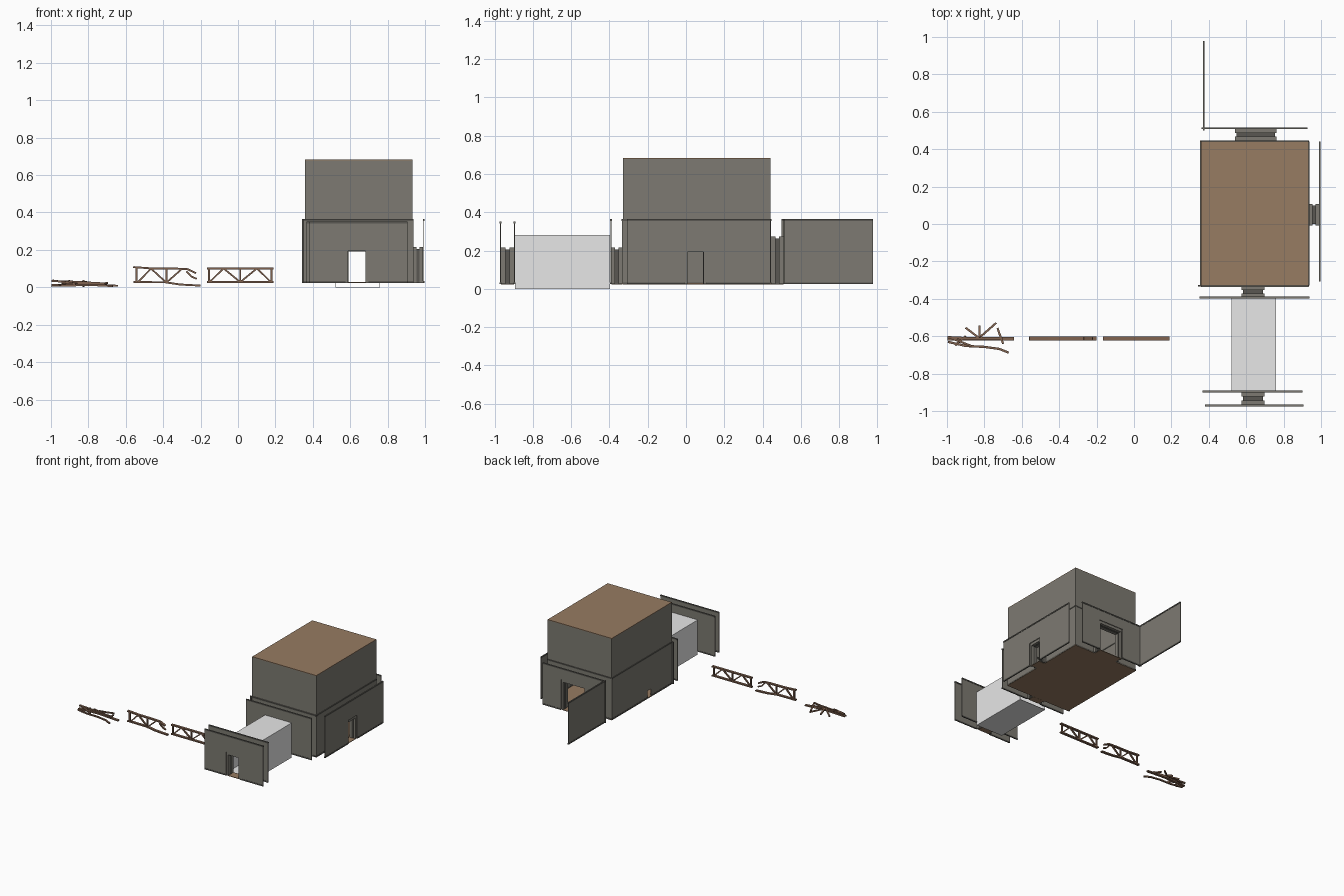
import bpy, bmesh
from mathutils import Vector, Matrix

if "Cube" in bpy.data.objects:
    bpy.data.objects.remove(bpy.data.objects["Cube"])


def material(name, rgb):
    m = bpy.data.materials.new(name)
    m.diffuse_color = (*rgb, 1)
    m.use_nodes = True
    m.node_tree.nodes["Principled BSDF"].inputs["Base Color"].default_value = m.diffuse_color
    return m


STONE = material("grey_plaster", (0.205, 0.195, 0.168))
TRIM = material("dark_trim", (0.10, 0.097, 0.085))
PLANK = material("plank_brown", (0.31, 0.20, 0.122))
TIMBER = material("truss_timber", (0.22, 0.125, 0.08))
BLANK = material("pale_grey", (0.8, 0.8, 0.8))


def make(name, mat, boxes=(), beams=()):
    """Object from axis boxes (x0,x1,y0,y1,z0,z1) and beams (p, q, width, height)."""
    bm = bmesh.new()
    for x0, x1, y0, y1, z0, z1 in boxes:
        m = Matrix.Translation(((x0 + x1) / 2, (y0 + y1) / 2, (z0 + z1) / 2))
        m = m @ Matrix.Diagonal((x1 - x0, y1 - y0, z1 - z0, 1))
        bmesh.ops.create_cube(bm, size=1, matrix=m)
    for p, q, w, h in beams:
        p, q = Vector(p), Vector(q)
        d = q - p
        side = Vector((0, 0, 1)).cross(d)
        side = side.normalized() if side.length > 1e-4 else Vector((0, 1, 0))
        ax = d.normalized()
        up = ax.cross(side)
        rot = Matrix((ax, side, up)).transposed().to_4x4()
        m = Matrix.Translation((p + q) / 2) @ rot @ Matrix.Diagonal((d.length, w, h, 1))
        bmesh.ops.create_cube(bm, size=1, matrix=m)
    me = bpy.data.meshes.new(name)
    bm.to_mesh(me)
    bm.free()
    me.materials.append(mat)
    ob = bpy.data.objects.new(name, me)
    bpy.context.collection.objects.link(ob)
    return ob


Z0, Z1 = 0.024, 0.364


def slab(axis, c, t, a0, a1, z0, z1):
    """Box of thickness t at coordinate c on the axis, spanning a0..a1 on the other."""
    if axis == 'x':
        return (c - t / 2, c + t / 2, a0, a1, z0, z1)
    return (a0, a1, c - t / 2, c + t / 2, z0, z1)


def wall(name, axis, c, a0, a1, opening=None, top=Z1):
    """Thin wall panel with an optional doorway, base strip and crown strip."""
    spans = [(a0, a1)]
    body = []
    if opening:
        o0, o1, oz = opening
        spans = [(a0, o0), (o1, a1)]
        body.append(slab(axis, c, 0.005, o0, o1, oz, top))
    body += [slab(axis, c, 0.005, s, e, Z0, top) for s, e in spans]
    make(name, STONE, body)
    trim = [slab(axis, c, 0.009, s, e, Z0, Z0 + 0.010) for s, e in spans]
    trim.append(slab(axis, c, 0.010, a0, a1, top - 0.010, top))
    make(name + "_trim", TRIM, trim)


def passage(name, axis, c0, c1, a0, a1, oz):
    """Door passage: frames at both ends, narrower tunnel between, plank threshold."""
    w = 0.014
    d = (c1 - c0) * 0.34
    frames = []
    for c in (c0 + d / 2, c1 - d / 2):
        frames += [slab(axis, c, d, a0, a0 + w, Z0, oz),
                   slab(axis, c, d, a1 - w, a1, Z0, oz),
                   slab(axis, c, d, a0 + w, a1 - w, oz - 0.022, oz)]
    make(name + "_frames", STONE, frames)
    m, t = (c0 + c1) / 2, c1 - c0 - 2 * d
    make(name + "_tunnel", TRIM, [
        slab(axis, m, t, a0 + 0.008, a0 + w + 0.002, Z0, oz - 0.01),
        slab(axis, m, t, a1 - w - 0.002, a1 - 0.008, Z0, oz - 0.01),
        slab(axis, m, t, a0 + w, a1 - w, oz - 0.024, oz - 0.01)])
    make(name + "_threshold", PLANK, [slab(axis, m, c1 - c0, a0 + w, a1 - w, Z0 - 0.002, Z0 + 0.002)])


# --- House: floor, lower walls, plain upper walls, plank roof
X0, X1, Y0, Y1 = 0.357, 0.932, -0.328, 0.442
make("house_floor", PLANK, [(X0 - 0.004, X1 + 0.004, Y0 - 0.005, Y1 + 0.004, 0.022, 0.029)])
DOOR = (0.575, 0.697, 0.215)
GATE = (0.54, 0.762, 0.272)
SIDE = (-0.007, 0.106, 0.215)
wall("front_lower_wall", 'y', Y0 - 0.003, X0, X1, DOOR)
wall("back_lower_wall", 'y', Y1, X0, X1, GATE)
wall("right_lower_wall", 'x', X1, Y0, Y1, SIDE)
wall("left_lower_wall", 'x', X0, Y0, Y1, (-0.06, -0.015, 0.085))
T = 0.005
make("upper_walls", STONE, [
    (X0, X1, Y0, Y0 + T, Z1, 0.679), (X0, X1, Y1 - T, Y1, Z1, 0.679),
    (X0, X0 + T, Y0 + T, Y1 - T, Z1, 0.679), (X1 - T, X1, Y0 + T, Y1 - T, Z1, 0.679)])
make("roof", PLANK, [(X0, X1, Y0, Y1, 0.679, 0.684)])
make("front_left_corner_post", TRIM, [(0.342, 0.356, -0.334, -0.326, Z0, Z1)])

# --- Outer wall panels joined to the house by door passages
wall("front_outer_panel", 'y', -0.392, 0.35, 0.937, DOOR)
passage("front_passage", 'y', -0.389, Y0 - 0.006, *DOOR)
wall("right_outer_panel", 'x', 0.993, -0.308, 0.442, SIDE)
passage("right_passage", 'x', X1 + 0.003, 0.989, *SIDE)
wall("back_outer_panel", 'y', 0.512, 0.362, 0.927, GATE)
passage("back_passage", 'y', Y1 + 0.003, 0.509, *GATE)
wall("back_wing_wall", 'x', 0.373, 0.50, 0.978)

# --- Far front gate: two panels with a passage
wall("gate_inner_panel", 'y', -0.896, 0.366, 0.90, DOOR, 0.352)
wall("gate_outer_panel", 'y', -0.970, 0.38, 0.907, DOOR, 0.352)
passage("gate_passage", 'y', -0.967, -0.899, *DOOR)

# --- Pale corridor, open at both ends
make("corridor", BLANK, [
    (0.52, 0.76, -0.893, -0.397, 0, 0.003), (0.52, 0.76, -0.893, -0.397, 0.278, 0.281),
    (0.52, 0.523, -0.893, -0.397, 0.003, 0.278), (0.757, 0.76, -0.893, -0.397, 0.003, 0.278)])


# --- Timber trusses
def path(points, w=0.020, h=0.010, y=-0.612):
    """Chain of beams; two-number points lie in the truss plane."""
    pts = [(p[0], y, p[1]) if len(p) == 2 else p for p in points]
    return [(a, b, w, h) for a, b in zip(pts, pts[1:])]


# intact truss
lo, hi, xa, xb = 0.028, 0.101, -0.167, 0.191
xm, q = (xa + xb) / 2, (xb - xa) / 4
beams = path([(xa, lo), (xb, lo)]) + path([(xa, hi), (xb, hi)])
for x in (xa + 0.012, xm, xb - 0.012):
    beams += path([(x, lo), (x, hi)], 0.012, 0.010)
beams += path([(xa + 0.015, lo), (xm - q, hi), (xm, lo), (xm + q, hi), (xb - 0.015, lo)], 0.012, 0.009)
make("intact_truss", TIMBER, beams=beams)

# sagging truss, broken at its right end
beams = path([(-0.56, 0.028), (-0.39, 0.027), (-0.31, 0.015), (-0.2, 0.009)])
beams += path([(-0.56, 0.108), (-0.46, 0.101), (-0.33, 0.1), (-0.27, 0.097), (-0.225, 0.076)])
beams += path([(-0.275, 0.085), (-0.25, 0.058), (-0.22, 0.045)], 0.012, 0.009)
for x in (-0.543, -0.383):
    beams += path([(x, 0.026), (x, 0.102)], 0.012, 0.010)
beams += path([(-0.535, 0.028), (-0.465, 0.1), (-0.383, 0.025), (-0.30, 0.098)], 0.012, 0.009)
make("broken_truss", TIMBER, beams=beams)

# collapsed truss: fallen chords and scattered struts
beams = path([(-0.997, 0.012), (-0.82, 0.018), (-0.642, 0.008)], y=-0.614)
beams += path([(-0.997, -0.606, 0.033), (-0.88, -0.612, 0.03), (-0.70, -0.612, 0.02)], 0.014)
beams += path([(-0.995, -0.63, 0.008), (-0.9, -0.652, 0.01), (-0.80, -0.657, 0.012),
               (-0.72, -0.668, 0.01), (-0.67, -0.688, 0.006)], 0.012)
struts = [((-0.9, -0.555, 0.008), (-0.83, -0.608, 0.03)),
          ((-0.825, -0.545, 0.006), (-0.825, -0.605, 0.034)),
          ((-0.738, -0.53, 0.008), (-0.82, -0.602, 0.03)),
          ((-0.73, -0.557, 0.008), (-0.70, -0.64, 0.024)),
          ((-0.99, -0.605, 0.036), (-0.87, -0.652, 0.02)),
          ((-0.955, -0.648, 0.008), (-0.90, -0.6, 0.034))]
for a, b in struts:
    beams += path([a, b], 0.011, 0.010)
make("collapsed_truss", TIMBER, beams=beams)
